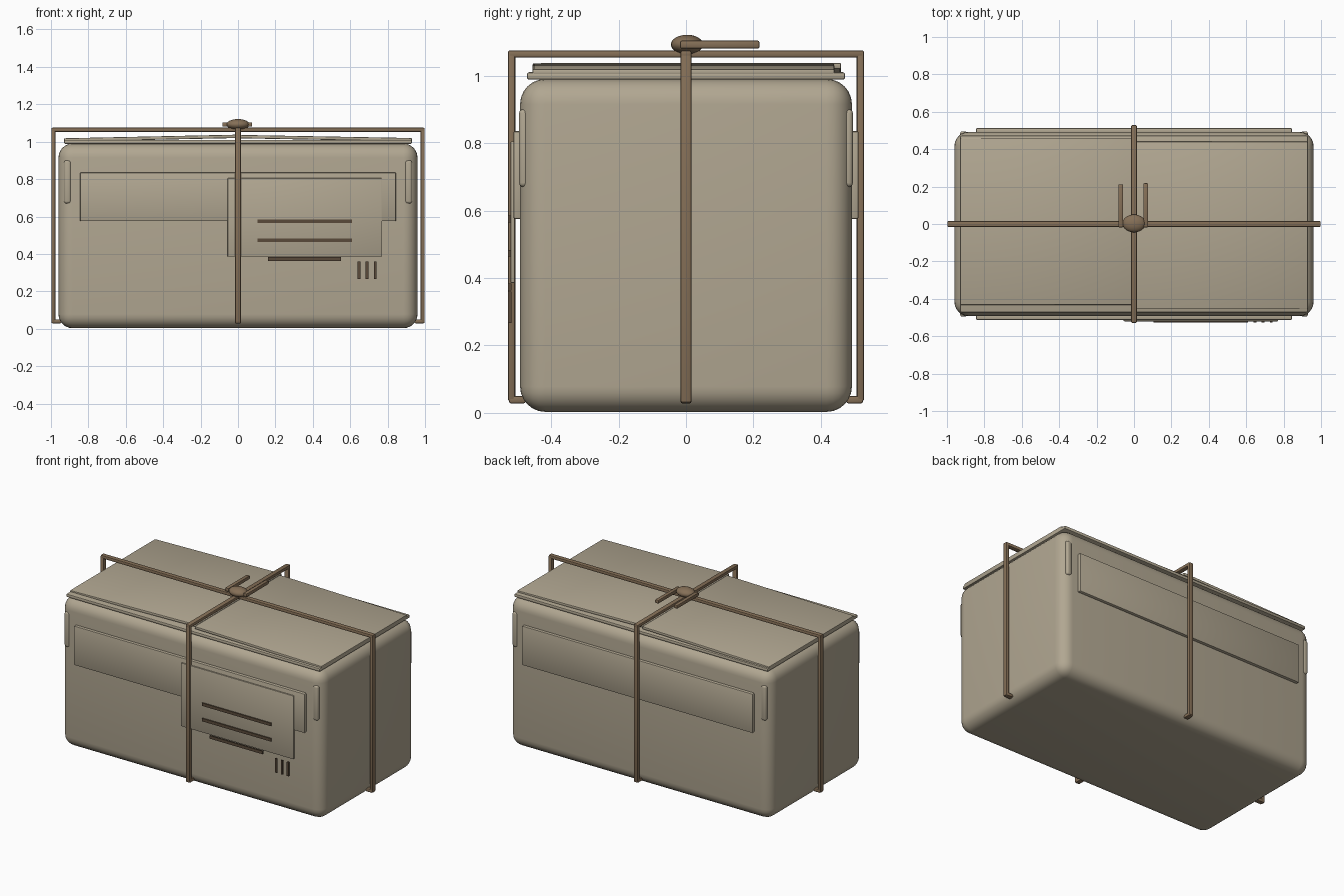
import bpy, bmesh, math
from mathutils import Matrix

if "Cube" in bpy.data.objects:
    bpy.data.objects.remove(bpy.data.objects["Cube"])


def material(name, rgb):
    m = bpy.data.materials.new(name)
    m.diffuse_color = (*rgb, 1)
    m.use_nodes = True
    m.node_tree.nodes["Principled BSDF"].inputs["Base Color"].default_value = m.diffuse_color
    return m


CARD = material("tan card", (0.44, 0.385, 0.285))
TWINE = material("brown twine", (0.235, 0.16, 0.095))
INK = material("dark brown ink", (0.10, 0.068, 0.042))


def finish(bm, name, mat, bevel=0.0, segments=2, angle=40):
    me = bpy.data.meshes.new(name)
    if bevel:
        bmesh.ops.bevel(bm, geom=bm.edges[:], offset=bevel, segments=segments,
                        profile=0.5, affect='EDGES')
    bmesh.ops.recalc_face_normals(bm, faces=bm.faces[:])
    bm.to_mesh(me)
    bm.free()
    me.materials.append(mat)
    ob = bpy.data.objects.new(name, me)
    bpy.context.collection.objects.link(ob)
    bpy.ops.object.select_all(action='DESELECT')
    ob.select_set(True)
    bpy.context.view_layer.objects.active = ob
    bpy.ops.object.shade_smooth_by_angle(angle=math.radians(angle))
    return ob


def box(name, x, y, z, mat, bevel=0.0, segments=2, tilt=0.0):
    """Box from (min, max) ranges; tilt turns it about its own y axis."""
    bm = bmesh.new()
    bmesh.ops.create_cube(bm, size=1)
    size = [r[1] - r[0] for r in (x, y, z)]
    mid = [(r[1] + r[0]) / 2 for r in (x, y, z)]
    bmesh.ops.scale(bm, vec=size, verts=bm.verts)
    ob = finish(bm, name, mat, bevel, segments)
    ob.matrix_world = Matrix.Translation(mid) @ Matrix.Rotation(tilt, 4, 'Y')
    return ob


# Rounded parcel body
box("parcel_body", (-0.96, 0.96), (-0.492, 0.492), (0.003, 0.99), CARD, 0.075, 6)

# Lid layers: flat sheet with two slightly raised flaps meeting in the middle
box("lid_sheet", (-0.93, 0.93), (-0.472, 0.472), (0.988, 1.01), CARD, 0.007)
box("left_flap", (-0.93, 0.0), (-0.432, 0.46), (1.010, 1.028), CARD, 0.005,
    tilt=-0.021)
box("right_flap", (0.0, 0.93), (-0.455, 0.44), (1.010, 1.028), CARD, 0.005,
    tilt=0.018)

# Wrapping bands and corner strips on front and back
for side, s in (("front", -1), ("back", 1)):
    box(side + "_band", (-0.845, 0.845), sorted((s * 0.48, s * 0.512)),
        (0.575, 0.835), CARD, 0.006)
    for end, e in (("left", -1), ("right", 1)):
        box(f"{side}_{end}_corner_strip", sorted((e * 0.893, e * 0.93)),
            sorted((s * 0.465, s * 0.495)), (0.67, 0.9), CARD, 0.012, 3)

# Address label with plain printed bars
box("label", (-0.055, 0.77), (-0.52, -0.508), (0.385, 0.805), CARD, 0.003)
for i, (x0, x1, z) in enumerate([(0.105, 0.61, 0.575), (0.105, 0.61, 0.473),
                                 (0.16, 0.55, 0.373)]):
    box(f"label_bar_{i}", (x0, x1), (-0.527, -0.518), (z - 0.01, z + 0.01), INK)
for i in range(3):
    x = 0.647 + i * 0.043
    box(f"label_tick_{i}", (x - 0.007, x + 0.007), (-0.527, -0.518),
        (0.267, 0.36), INK)

# Twine: two crossing loops with uprights and short hooks at the bottom
W, B = 0.016, 0.006
box("twine_top_long", (-0.998, 0.998), (-W, W), (1.053, 1.075), TWINE, B)
box("twine_top_cross", (-W, W), (-0.528, 0.528), (1.053, 1.075), TWINE, B)
for s, xn, yn in ((-1, "left", "front"), (1, "right", "back")):
    box(f"twine_upright_{xn}", sorted((s * 0.976, s * 0.998)), (-W, W),
        (0.03, 1.075), TWINE, B)
    box(f"twine_hook_{xn}", sorted((s * 0.945, s * 0.995)), (-W, W),
        (0.028, 0.05), TWINE, B)
    box(f"twine_upright_{yn}", (-W, W), sorted((s * 0.506, s * 0.528)),
        (0.035, 1.075), TWINE, B)
    box(f"twine_hook_{yn}", (-W, W), sorted((s * 0.475, s * 0.525)),
        (0.028, 0.05), TWINE, B)

# Knot and its two loose ends
bm = bmesh.new()
bmesh.ops.create_uvsphere(bm, u_segments=20, v_segments=12, radius=1)
bmesh.ops.scale(bm, vec=(0.062, 0.048, 0.029), verts=bm.verts)
bmesh.ops.translate(bm, vec=(0, 0.003, 1.092), verts=bm.verts)
finish(bm, "knot", TWINE)
box("loose_end_left", (-0.084, -0.058), (-0.018, 0.212), (1.08, 1.104), TWINE, B)
box("loose_end_right", (0.05, 0.076), (-0.018, 0.218), (1.08, 1.104), TWINE, B)
